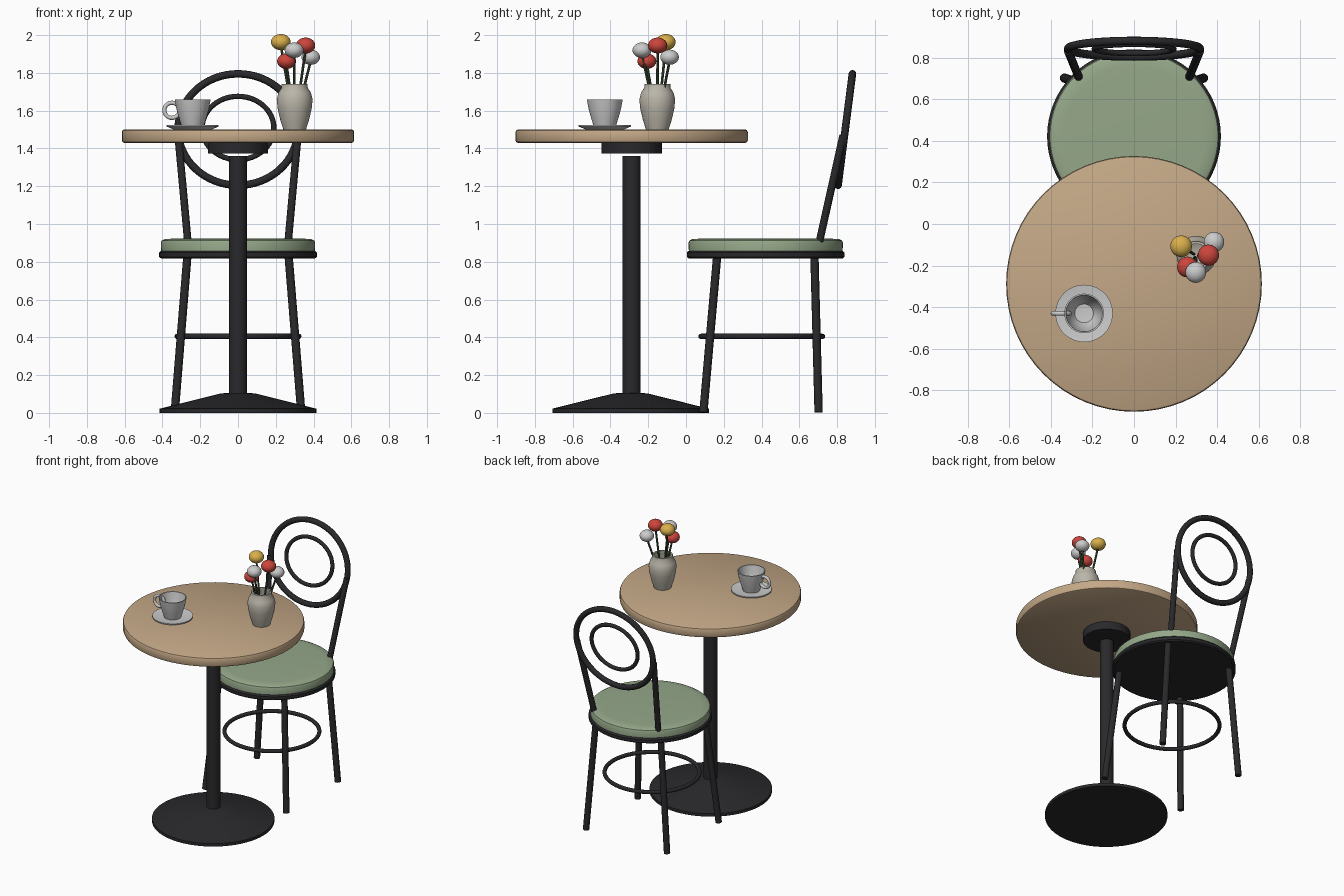
import bpy, bmesh, math
from mathutils import Vector, Matrix

if "Cube" in bpy.data.objects:
    bpy.data.objects.remove(bpy.data.objects["Cube"])


def material(name, r, g, b):
    m = bpy.data.materials.new(name)
    m.diffuse_color = (r, g, b, 1)
    m.use_nodes = True
    m.node_tree.nodes["Principled BSDF"].inputs["Base Color"].default_value = m.diffuse_color
    return m


BLACK = material("black metal", 0.022, 0.022, 0.025)
WOOD = material("wood", 0.55, 0.39, 0.24)
GREEN = material("seat green", 0.30, 0.39, 0.25)
CLAY = material("clay", 0.50, 0.47, 0.40)
WHITE = material("white", 0.78, 0.78, 0.77)
RED = material("red", 0.60, 0.06, 0.045)
YELLOW = material("yellow", 0.70, 0.43, 0.07)
STEM = material("stem green", 0.05, 0.09, 0.04)


def finish(name, bm, mat, angle=35):
    bmesh.ops.recalc_face_normals(bm, faces=bm.faces)
    me = bpy.data.meshes.new(name)
    bm.to_mesh(me)
    bm.free()
    me.materials.append(mat)
    ob = bpy.data.objects.new(name, me)
    bpy.context.collection.objects.link(ob)
    bpy.ops.object.select_all(action='DESELECT')
    ob.select_set(True)
    bpy.context.view_layer.objects.active = ob
    bpy.ops.object.shade_smooth_by_angle(angle=math.radians(angle))
    return ob


def lathe(name, profile, x, y, mat, n=48):
    """Spin (radius, height) points about a vertical axis at x, y."""
    bm = bmesh.new()
    rings = []
    for r, z in profile:
        count = 1 if r == 0 else n
        rings.append([bm.verts.new((x + r * math.cos(i * math.tau / n),
                                    y + r * math.sin(i * math.tau / n), z))
                      for i in range(count)])
    for a, b in zip(rings, rings[1:]):
        for i in range(n):
            j = (i + 1) % n
            quad = [a[i % len(a)], a[j % len(a)], b[j % len(b)], b[i % len(b)]]
            bm.faces.new(list(dict.fromkeys(quad)))
    return finish(name, bm, mat)


def rod(name, p, q, r, mat, n=16):
    """Straight capped cylinder from p to q."""
    p, q = Vector(p), Vector(q)
    turn = (q - p).to_track_quat('Z', 'Y').to_matrix().to_4x4()
    bm = bmesh.new()
    bmesh.ops.create_cone(bm, cap_ends=True, segments=n, radius1=r, radius2=r,
                          depth=(q - p).length,
                          matrix=Matrix.Translation((p + q) / 2) @ turn)
    return finish(name, bm, mat)


def hoop(name, centre, u, v, tube, mat, n=48, m=12):
    """Round tube along the ellipse centre + u cos + v sin."""
    c, u, v = Vector(centre), Vector(u), Vector(v)
    axis = u.cross(v).normalized()
    bm = bmesh.new()
    grid = []
    for i in range(n):
        t = i * math.tau / n
        tangent = (v * math.cos(t) - u * math.sin(t)).normalized()
        out = tangent.cross(axis)
        mid = c + u * math.cos(t) + v * math.sin(t)
        grid.append([bm.verts.new(mid + tube * (out * math.cos(k * math.tau / m)
                                                + axis * math.sin(k * math.tau / m)))
                     for k in range(m)])
    for i in range(n):
        for k in range(m):
            a, b, l = grid[i], grid[(i + 1) % n], (k + 1) % m
            bm.faces.new((a[k], b[k], b[l], a[l]))
    return finish(name, bm, mat, 60)


# Table
TY = -0.288
lathe("table_top", [(0, 1.43), (0.603, 1.43), (0.611, 1.434), (0.615, 1.443), (0.615, 1.487),
                    (0.611, 1.496), (0.603, 1.50), (0, 1.50)], 0, TY, WOOD, 64)
lathe("table_collar", [(0, 1.372), (0.16, 1.372), (0.16, 1.43), (0, 1.43)], 0, TY, BLACK)
lathe("table_post", [(0, 0.09), (0.047, 0.09), (0.047, 1.361), (0, 1.361)], 0, TY, BLACK, 32)
lathe("table_base", [(0, 0), (0.415, 0), (0.415, 0.022), (0.24, 0.066), (0.09, 0.103),
                     (0.05, 0.106), (0, 0.106)], 0, TY - 0.005, BLACK, 64)

# Chair seat
SY = 0.422
lathe("seat_rim", [(0, 0.818), (0.408, 0.818), (0.418, 0.826), (0.418, 0.848),
                   (0.408, 0.858), (0, 0.858)], 0, SY, BLACK, 64)
lathe("seat_cushion", [(0, 0.855), (0.407, 0.855), (0.409, 0.90), (0.404, 0.912),
                       (0.388, 0.92), (0.34, 0.923), (0, 0.923)], 0, SY, GREEN, 64)

# Legs, back uprights and foot ring
for side, s in (("left", -1), ("right", 1)):
    rod("front_leg_" + side, (s * 0.335, 0.092, 0.003), (s * 0.268, 0.165, 0.83), 0.022, BLACK)
    rod("back_leg_" + side, (s * 0.335, 0.702, 0.003), (s * 0.268, 0.68, 0.83), 0.022, BLACK)
    rod("back_upright_" + side, (s * 0.265, 0.705, 0.90), (s * 0.317, 0.832, 1.47), 0.02, BLACK)
hoop("foot_ring", (0, 0.401, 0.405), (0.322, 0, 0), (0, 0.322, 0), 0.014, BLACK)

# Backrest hoops, leaning backwards
hoop("backrest_outer_hoop", (0, 0.843, 1.50), (0.317, 0, 0), (0, 0.038, 0.295), 0.02, BLACK, 64)
hoop("backrest_inner_hoop", (0, 0.843, 1.508), (0.19, 0, 0), (0, 0.022, 0.168), 0.014, BLACK)

# Cup and saucer
CX, CY = -0.24, -0.43
lathe("saucer", [(0, 1.50), (0.10, 1.50), (0.138, 1.516), (0.138, 1.524), (0.08, 1.516),
                 (0, 1.516)], CX, CY, WHITE)
lathe("cup", [(0, 1.515), (0.058, 1.515), (0.072, 1.56), (0.086, 1.61), (0.095, 1.66),
              (0.088, 1.66), (0.078, 1.61), (0.064, 1.56), (0.045, 1.53), (0, 1.526)],
      CX, CY, WHITE)
hoop("cup_handle", (-0.35, CY, 1.602), (0.04, 0, 0), (0, 0, 0.04), 0.011, WHITE, 32)

# Vase
VX, VY = 0.30, -0.152
lathe("vase", [(0, 1.50), (0.06, 1.50), (0.076, 1.55), (0.09, 1.61), (0.095, 1.66),
               (0.086, 1.695), (0.069, 1.722), (0.069, 1.742), (0.057, 1.742),
               (0.057, 1.72), (0.078, 1.66), (0.06, 1.56), (0, 1.53)], VX, VY, CLAY)

# Flowers: stem plus slightly flattened bloom
blooms = [("yellow", YELLOW, 0.227, -0.107, 1.963, 0.052), ("red_a", RED, 0.358, -0.150, 1.945, 0.051),
          ("white_a", WHITE, 0.297, -0.233, 1.920, 0.050), ("red_b", RED, 0.257, -0.207, 1.862, 0.050),
          ("white_b", WHITE, 0.385, -0.087, 1.883, 0.049)]
for name, mat, x, y, z, r in blooms:
    foot = (VX + (x - VX) * 0.15, VY + (y - VY) * 0.15, 1.58)
    rod("stem_" + name, foot, (x, y, z - 0.02), 0.007, STEM, 8)
    bm = bmesh.new()
    bmesh.ops.create_uvsphere(bm, u_segments=24, v_segments=16, radius=r,
                              matrix=Matrix.Translation((x, y, z)) @ Matrix.Diagonal((1, 1, 0.82, 1)))
    finish("bloom_" + name, bm, mat, 60)
